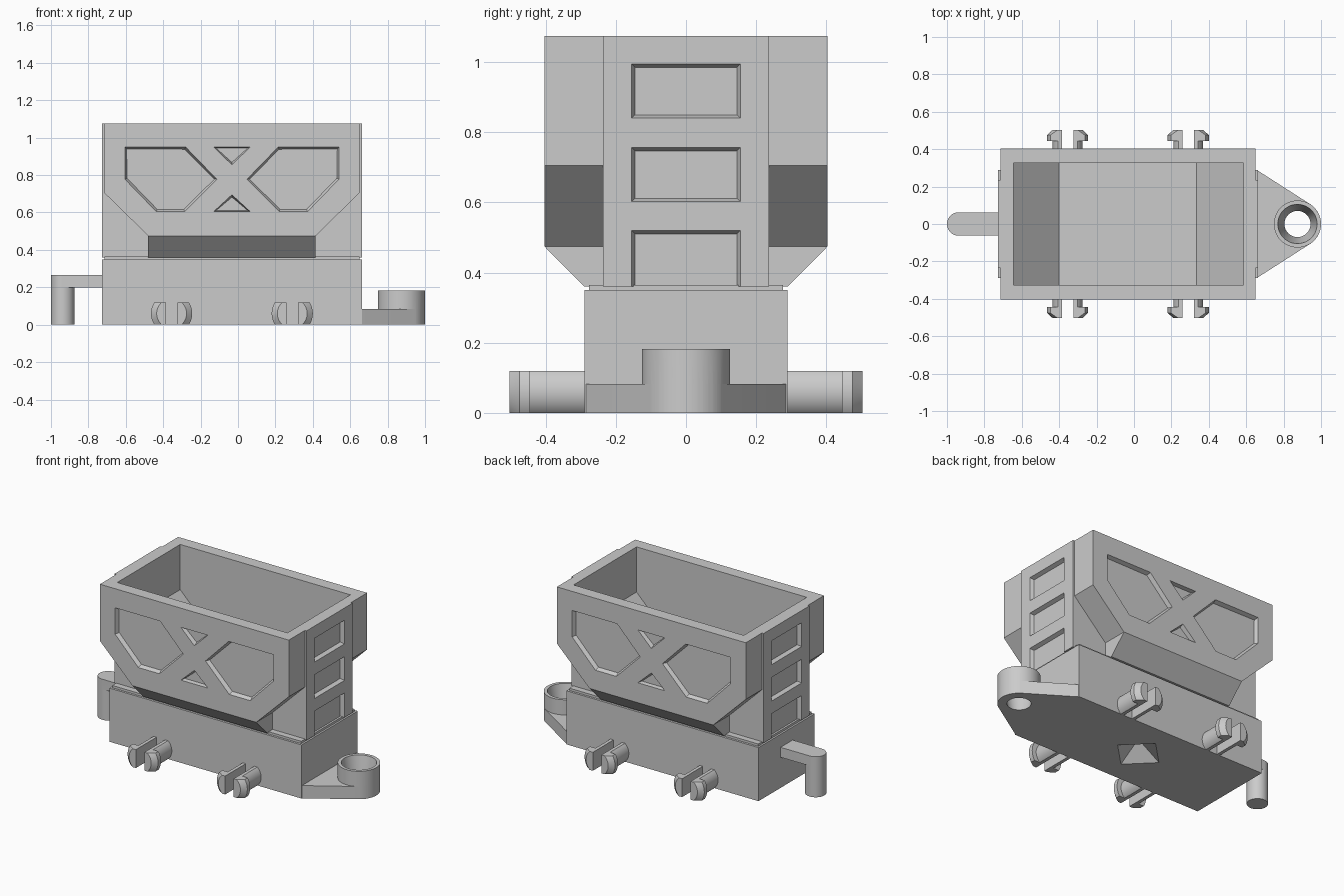
import bpy, bmesh
from math import cos, sin, pi, radians, atan2, acos, hypot

if "Cube" in bpy.data.objects:
    bpy.data.objects.remove(bpy.data.objects["Cube"])

MID = -0.0325          # body centre in x


def finish(bm, name):
    bmesh.ops.recalc_face_normals(bm, faces=bm.faces[:])
    me = bpy.data.meshes.new(name)
    bm.to_mesh(me)
    bm.free()
    ob = bpy.data.objects.new(name, me)
    bpy.context.collection.objects.link(ob)
    return ob


def prism(name, pts, axis, a, b, inset=0, depth=0):
    """Extrude a 2D outline along an axis from a to b; optional tapered tip beyond b."""
    place = {'x': lambda u, v, t: (t, u, v),
             'y': lambda u, v, t: (u, t, v),
             'z': lambda u, v, t: (u, v, t)}[axis]
    bm = bmesh.new()
    f = bm.faces.new([bm.verts.new(place(u, v, a)) for u, v in pts])
    ext = bmesh.ops.extrude_face_region(bm, geom=[f])['geom']
    vec = place(0, 0, b - a)
    bmesh.ops.translate(bm, vec=vec, verts=[g for g in ext if isinstance(g, bmesh.types.BMVert)])
    if f.is_valid is False or len(bm.faces) < len(pts) + 2:
        bm.faces.new([v for v in bm.verts][:len(pts)])
    bmesh.ops.recalc_face_normals(bm, faces=bm.faces[:])
    if depth:
        end = [g for g in ext if isinstance(g, bmesh.types.BMFace)]
        bmesh.ops.inset_individual(bm, faces=end, thickness=inset, depth=depth)
    return finish(bm, name)


def rect(u0, u1, v0, v1):
    return [(u0, v0), (u1, v0), (u1, v1), (u0, v1)]


def arc(cx, cy, r, a0, a1, n):
    return [(cx + r * cos(a0 + (a1 - a0) * i / n), cy + r * sin(a0 + (a1 - a0) * i / n))
            for i in range(n + 1)]


def cone(name, r1, r2, z0, z1, x, seg):
    bm = bmesh.new()
    bmesh.ops.create_cone(bm, cap_ends=True, segments=seg, radius1=r1, radius2=r2, depth=z1 - z0)
    bmesh.ops.remove_doubles(bm, verts=bm.verts[:], dist=1e-5)
    bmesh.ops.translate(bm, vec=(x, 0, (z0 + z1) / 2), verts=bm.verts[:])
    return finish(bm, name)


def boolean(ob, tool, op):
    m = ob.modifiers.new(op, 'BOOLEAN')
    m.object, m.operation, m.solver = tool, op, 'EXACT'
    bpy.context.view_layer.objects.active = ob
    bpy.ops.object.modifier_apply(modifier=m.name)
    bpy.data.objects.remove(tool)


def smooth(ob):
    bpy.ops.object.select_all(action='DESELECT')
    ob.select_set(True)
    bpy.context.view_layer.objects.active = ob
    bpy.ops.object.shade_smooth_by_angle(angle=radians(30))


# Base block with a diamond pocket underneath, and the thin seam above it
base = prism('base', rect(-0.727, 0.662, -0.29, 0.29), 'z', 0, 0.35)
boolean(base, cone('pocket', 0.157 * 1.2, 0, -0.02, 0.1, MID, 4), 'DIFFERENCE')
prism('seam', rect(-0.715, 0.65, -0.276, 0.276), 'z', 0.345, 0.365)

# Tub: wide chamfered hopper, crossed with its end-on outline
tub = prism('tub', [(-0.715, 1.075), (0.65, 1.075), (0.65, 0.705), (0.415, 0.475), (0.415, 0.36),
                    (-0.48, 0.36), (-0.48, 0.475), (-0.715, 0.705)], 'y', -0.5, 0.5)
boolean(tub, prism('outline', [(-0.29, 0.36), (0.29, 0.36), (0.404, 0.475), (0.404, 1.075),
                               (-0.404, 1.075), (-0.404, 0.475)], 'x', -0.8, 0.8), 'INTERSECT')
# Narrow end columns, then the open inside with sloped ends
boolean(tub, prism('core', rect(-0.727, 0.662, -0.236, 0.236), 'z', 0.36, 1.075), 'UNION')
boolean(tub, prism('cavity', [(-0.645, 1.2), (0.585, 1.2), (0.585, 0.78), (0.335, 0.535),
                              (-0.4, 0.535), (-0.645, 0.78)], 'y', -0.325, 0.325), 'DIFFERENCE')

# Recessed panels on both long sides
panel = [(-0.605, 0.95), (-0.28, 0.95), (-0.113, 0.778), (-0.285, 0.605), (-0.437, 0.605), (-0.605, 0.778)]
outlines = [panel, [(2 * MID - x, z) for x, z in panel],
            [(-0.13, 0.95), (0.065, 0.95), (MID, 0.855)],
            [(-0.13, 0.605), (0.065, 0.605), (MID, 0.695)]]
for s in (-1, 1):
    for o in outlines:
        boolean(tub, prism('recess', o, 'y', s * 0.45, s * 0.404, 0.013, 0.025), 'DIFFERENCE')

# Three recessed windows on each end; the lowest runs out at the bottom
for a, b in ((-0.78, -0.727), (0.72, 0.662)):
    for z0, z1 in ((0.84, 0.995), (0.602, 0.757), (0.3, 0.52)):
        boolean(tub, prism('recess', rect(-0.155, 0.155, z0, z1), 'x', a, b, 0.014, 0.025), 'DIFFERENCE')

# Coupling hook: round-ended arm and hanging peg
cx, r = -0.9375, 0.0625
hook = prism('hook', [(-0.72, -r)] + [(-0.72, r)] + arc(cx, 0, r, pi / 2, 3 * pi / 2, 24), 'z', 0.2, 0.265)
boolean(hook, prism('peg', arc(cx, 0, r, 0, 2 * pi, 48)[:-1], 'z', 0, 0.265), 'UNION')
smooth(hook)

# Coupling eye: tangent plate, ring and tapered hole
cx, r = 0.874, 0.126
dx, dy = 0.66 - cx, 0.29
t = atan2(dy, dx) - acos(r / hypot(dx, dy))
eye = prism('coupling_eye', [(0.655, 0.29), (0.655, -0.29)] + arc(cx, 0, r, -t, t, 24), 'z', 0, 0.083)
boolean(eye, prism('ring', arc(cx, 0, r, 0, 2 * pi, 48)[:-1], 'z', 0, 0.182), 'UNION')
boolean(eye, cone('hole', 0.0665, 0.1085, -0.018, 0.2, cx, 48), 'DIFFERENCE')
smooth(eye)

# Snap-in wheel clip: turned profile, cropped flat and slotted
bm = bmesh.new()
prof = [(0, 0.28), (0.08, 0.28), (0.08, 0.445), (0.11, 0.445), (0.11, 0.475), (0.08, 0.503), (0, 0.503)]
vs = [bm.verts.new((x, y, 0)) for x, y in prof]
es = [bm.edges.new(p) for p in zip(vs, vs[1:])]
bmesh.ops.spin(bm, geom=vs + es, cent=(0, 0, 0), axis=(0, 1, 0), angle=2 * pi, steps=48)
bmesh.ops.remove_doubles(bm, verts=bm.verts[:], dist=1e-4)
clip = finish(bm, 'wheel_clip')
boolean(clip, prism('crop', rect(-0.2, 0.2, 0.2, 0.6), 'z', -0.06, 0.06), 'INTERSECT')
boolean(clip, prism('slot', rect(-0.031, 0.031, 0.2, 0.6), 'z', -0.1, 0.1), 'DIFFERENCE')
smooth(clip)
for i, (x, turn) in enumerate(((-0.355, 0), (0.29, 0), (-0.355, pi), (0.29, pi))):
    ob = clip if i == 0 else clip.copy()
    if i:
        bpy.context.collection.objects.link(ob)
    ob.location = (x, 0, 0.06)
    ob.rotation_euler = (0, 0, turn)
